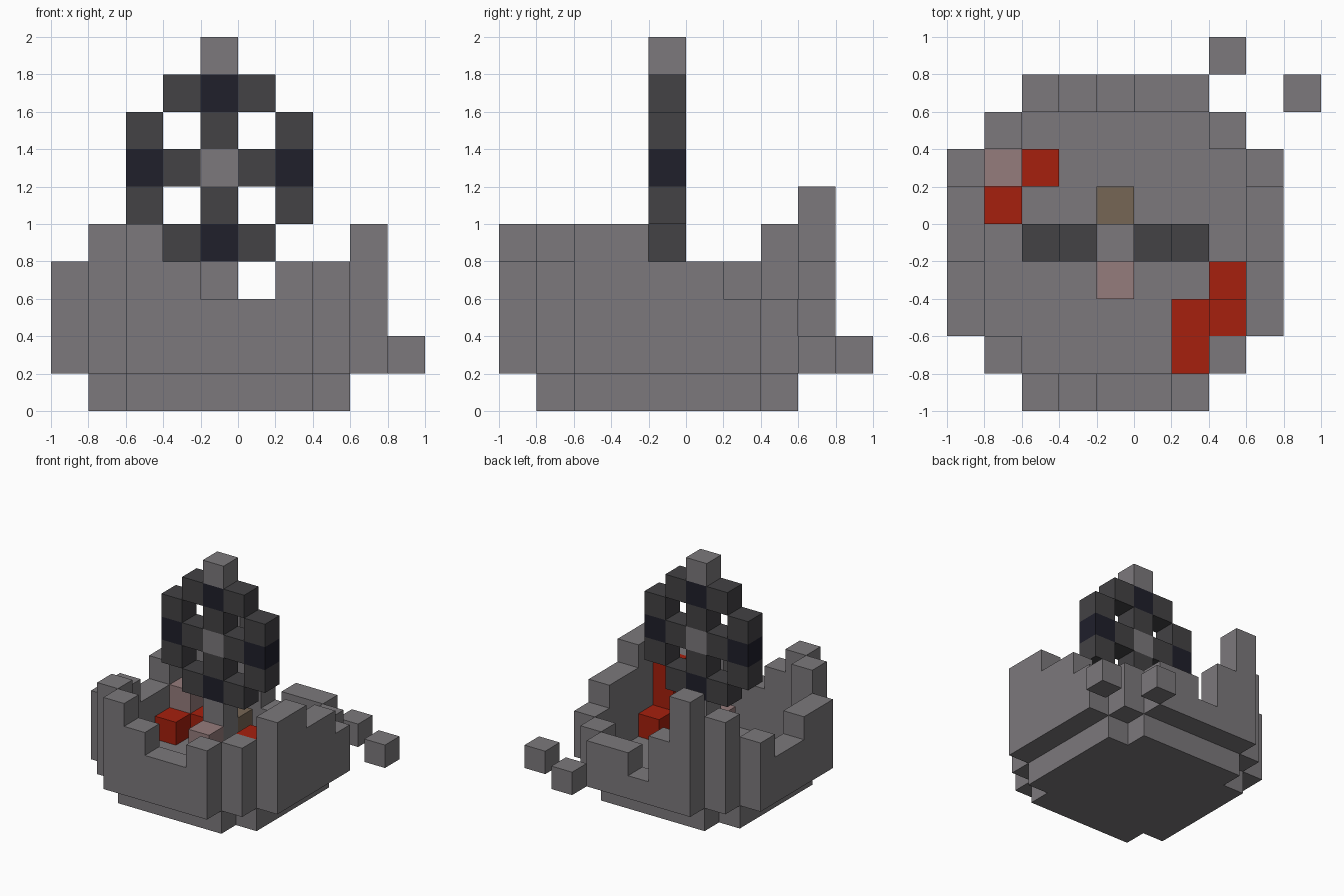
import bpy, bmesh
from mathutils import Vector

CELL = 0.2
cube = bpy.data.objects.get("Cube")
if cube:
    bpy.data.objects.remove(cube, do_unlink=True)


def material(name, rgb):
    mat = bpy.data.materials.new(name)
    mat.use_nodes = True
    mat.diffuse_color = (*rgb, 1)
    mat.node_tree.nodes["Principled BSDF"].inputs["Base Color"].default_value = (*rgb, 1)
    return mat


STONE = material("stone grey", (0.20, 0.19, 0.20))
IRON = material("dark iron", (0.056, 0.054, 0.058))
NAVY = material("navy gem", (0.014, 0.014, 0.024))
RED = material("red", (0.38, 0.014, 0.004))
PINK = material("dusty pink", (0.30, 0.20, 0.20))
BROWN = material("brown", (0.18, 0.133, 0.089))

parts = {}      # part name -> {cell: material}


def column(part, i, j, low, high, mat):
    """Stack of cubes from level low up to level high."""
    for k in range(low, high):
        parts.setdefault(part, {})[(i, j, k)] = mat


# Floor: square with clipped corners
for i in range(1, 8):
    for j in range(1, 8):
        if not (i in (1, 7) and j in (1, 7)):
            column("basin_floor", i, j, 0, 1, STONE)

# Broken walls: top level of each column along the side
for n, (front, back, west, east) in enumerate(zip("54334", "64233", "44334", "55443"), 2):
    column("front_wall", n, 0, 1, int(front), STONE)
    column("back_wall", n, 8, 1, int(back), STONE)
    column("right_wall", 0, n, 1, int(west), STONE)
    column("left_wall", 8, n, 1, int(east), STONE)
for i, j, top in ((1, 1, 5), (7, 1, 4), (1, 7, 5), (7, 7, 3)):
    column("corner_pillars", i, j, 1, top, STONE)

# Fallen blocks
column("fallen_block_back", 7, 9, 1, 2, STONE)
column("fallen_block_side", 9, 8, 1, 2, STONE)

# Post and the blocks beside it
column("post", 4, 4, 1, 4, STONE)
column("post_front_block", 4, 3, 1, 3, PINK)
column("post_back_block", 4, 5, 1, 3, BROWN)

# Coloured blocks inside the basin
for i, j, top in ((2, 6, 2), (1, 5, 2), (7, 3, 2), (6, 2, 2), (7, 2, 4), (6, 1, 2)):
    column("red_blocks", i, j, 1, top, RED)
column("pink_block", 1, 6, 1, 3, PINK)

# Upright spoked ring, bottom row first
KEY = {"d": IRON, "n": NAVY, "s": STONE}
for k, row in enumerate((".dnd.", "d.d.d", "ndsdn", "d.d.d", ".dnd.", "..s.."), 4):
    for i, mark in enumerate(row, 2):
        if mark in KEY:
            column("spoked_ring", i, 4, k, k + 1, KEY[mark])

# Mesh every part from its exposed cube sides
solid = set().union(*parts.values())
for name, cells in parts.items():
    mesh = bpy.data.meshes.new(name)
    mats = list(dict.fromkeys(cells.values()))
    for mat in mats:
        mesh.materials.append(mat)
    bm = bmesh.new()
    for cell, mat in cells.items():
        centre = Vector(cell) + Vector((0.5, 0.5, 0.5))
        for axis in range(3):
            for sign in (-1, 1):
                normal = Vector((0, 0, 0))
                normal[axis] = sign
                if tuple(int(c) for c in Vector(cell) + normal) in solid:
                    continue
                a = Vector((0, 0, 0))
                a[(axis + 1) % 3] = 1
                b = normal.cross(a)
                corners = [centre + (normal + a * p + b * q) / 2
                           for p, q in ((-1, -1), (1, -1), (1, 1), (-1, 1))]
                face = bm.faces.new([bm.verts.new(c * CELL - Vector((1, 1, 0))) for c in corners])
                face.material_index = mats.index(mat)
    bmesh.ops.remove_doubles(bm, verts=bm.verts, dist=0.001)
    bm.to_mesh(mesh)
    bm.free()
    bpy.context.collection.objects.link(bpy.data.objects.new(name, mesh))
